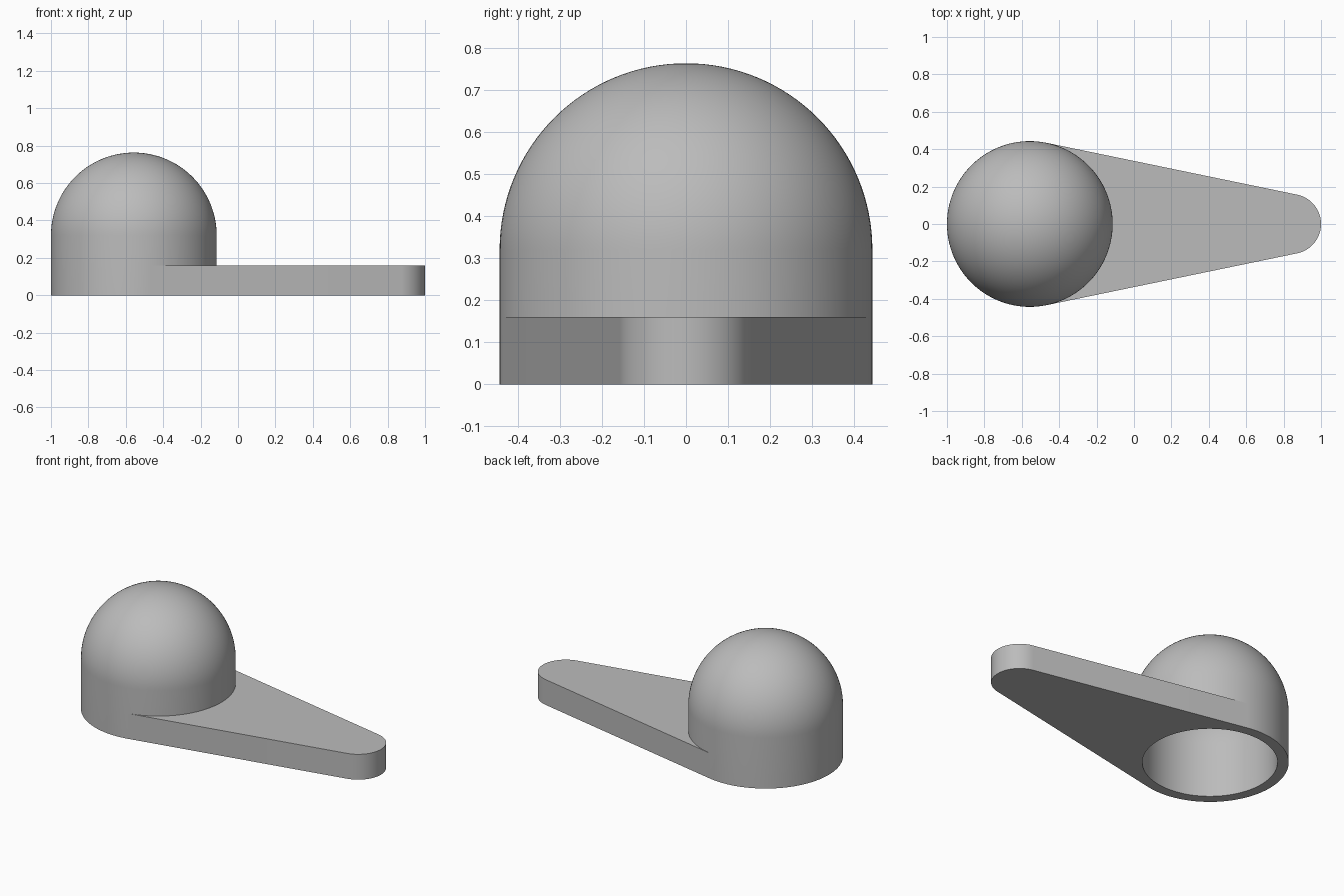
import bpy, bmesh
from math import sin, cos, pi, acos

cube = bpy.data.objects.get("Cube")
if cube:
    bpy.data.objects.remove(cube, do_unlink=True)

SEG = 128
DOME_R, BORE_R, TIP_R = 0.443, 0.38, 0.16
DOME_X, TIP_X = -1 + DOME_R, 1 - TIP_R
SPRING_Z, ARM_H = 0.32, 0.16

grey = bpy.data.materials.new("plain grey")
grey.use_nodes = True
colour = (0.5, 0.5, 0.5, 1)
grey.diffuse_color = colour
grey.node_tree.nodes["Principled BSDF"].inputs["Base Color"].default_value = colour


def finish(name, bm, x=0):
    bmesh.ops.recalc_face_normals(bm, faces=bm.faces)
    mesh = bpy.data.meshes.new(name)
    bm.to_mesh(mesh)
    bm.free()
    mesh.materials.append(grey)
    obj = bpy.data.objects.new(name, mesh)
    obj.location.x = x
    bpy.context.collection.objects.link(obj)
    bpy.ops.object.select_all(action="DESELECT")
    obj.select_set(True)
    bpy.context.view_layer.objects.active = obj
    bpy.ops.object.shade_smooth_by_angle(angle=pi / 6)


def arc(cx, radius, start, end, steps):
    angles = [start + (end - start) * i / steps for i in range(steps + 1)]
    return [(cx + radius * cos(a), radius * sin(a)) for a in angles]


# Hollow dome: outer and inner walls revolved around the vertical axis
def wall(radius):
    return [(radius, 0)] + [(r, z + SPRING_Z) for r, z in arc(0, radius, 0, pi / 2, 32)]


profile = wall(BORE_R)[::-1] + wall(DOME_R)
bm = bmesh.new()
verts = [bm.verts.new((r, 0, z)) for r, z in profile]
edges = [bm.edges.new(pair) for pair in zip(verts, verts[1:])]
bmesh.ops.spin(bm, geom=verts + edges, cent=(0, 0, 0), axis=(0, 0, 1),
               angle=2 * pi, steps=SEG)
bmesh.ops.remove_doubles(bm, verts=bm.verts, dist=0.0001)
finish("hollow_dome", bm, DOME_X)

# Tapered arm: sides tangent to the dome and to the rounded tip
tangent = acos((DOME_R - TIP_R) / (TIP_X - DOME_X))
outline = (arc(TIP_X, TIP_R, -tangent, tangent, 48)
           + arc(DOME_X, DOME_R, tangent, -tangent, 56))
bm = bmesh.new()
base = bm.faces.new([bm.verts.new((x, y, 0)) for x, y in outline])
top = bmesh.ops.extrude_face_region(bm, geom=[base], use_keep_orig=True)["geom"]
bmesh.ops.translate(bm, vec=(0, 0, ARM_H),
                    verts=[v for v in top if isinstance(v, bmesh.types.BMVert)])
finish("tapered_arm", bm)
